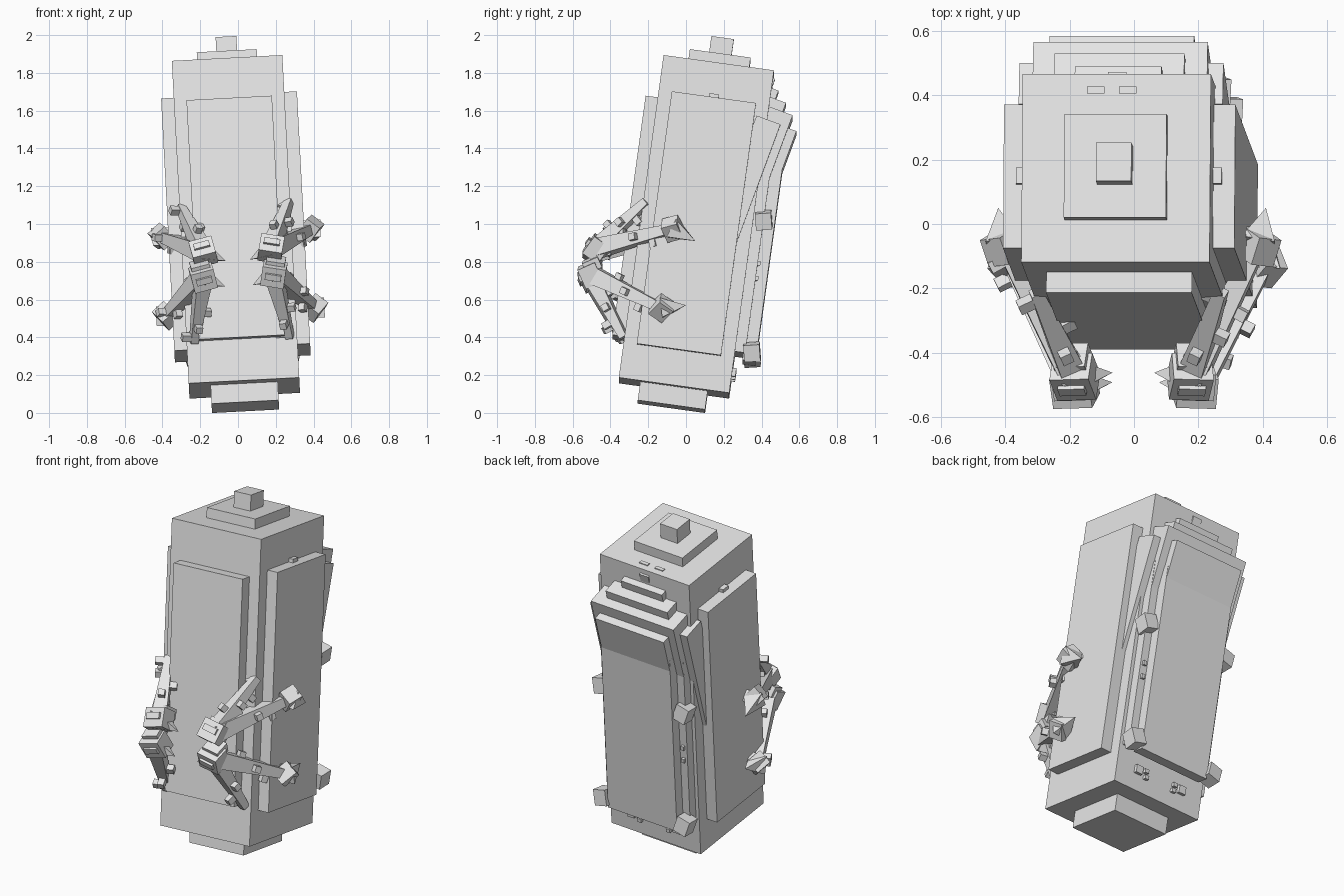
import bpy, bmesh
from math import radians
from mathutils import Matrix, Vector

old = bpy.data.objects.get("Cube")
if old:
    bpy.data.objects.remove(old, do_unlink=True)

grey = bpy.data.materials.new("light grey")
grey.use_nodes = True
grey.diffuse_color = (0.8, 0.8, 0.8, 1)
grey.node_tree.nodes["Principled BSDF"].inputs["Base Color"].default_value = (0.8, 0.8, 0.8, 1)


def frame(loc, pitch=0.0, roll=0.0):
    return (Matrix.Translation(loc) @ Matrix.Rotation(radians(roll), 4, 'Y')
            @ Matrix.Rotation(radians(pitch), 4, 'X'))


# Leaning frame of the whole body, and a steeper one for the rear pack
BASE = frame((-0.011, 0.055, 0.985), -7.9, -3)
INV = BASE.inverted()
PACK = BASE @ frame(INV @ Vector((-0.038, 0.5565, 1.49)), -12.4)


def add(name, bm, matrix):
    mesh = bpy.data.meshes.new(name)
    bm.to_mesh(mesh)
    bm.free()
    mesh.materials.append(grey)
    ob = bpy.data.objects.new(name, mesh)
    ob.matrix_world = matrix
    bpy.context.collection.objects.link(ob)
    return ob


def box(name, x, y, z, matrix=BASE):
    """Box between low and high limits on each axis of a frame."""
    bm = bmesh.new()
    bmesh.ops.create_cube(bm, size=1)
    for v in bm.verts:
        for i, (lo, hi) in enumerate((x, y, z)):
            v.co[i] = lo if v.co[i] < 0 else hi
    return add(name, bm, matrix)


def cube(name, loc, size, matrix=BASE):
    return box(name, *[(c - s / 2, c + s / 2) for c, s in zip(loc, size)], matrix)


def beam_frame(a, b):
    return Matrix.Translation(a) @ (b - a).to_track_quat('Z', 'Y').to_matrix().to_4x4()


def beam(name, a, b, start, end):
    """Square bar from a to b, tapering from width start to width end."""
    bm = bmesh.new()
    bmesh.ops.create_cube(bm, size=1)
    for v in bm.verts:
        w = start if v.co.z < 0 else end
        v.co = (v.co.x * w, v.co.y * w, 0 if v.co.z < 0 else (b - a).length)
    bmesh.ops.remove_doubles(bm, verts=bm.verts, dist=0.0001)
    return add(name, bm, BASE @ beam_frame(a, b))


def mid(w):
    return (-w / 2, w / 2)


# Main body with stepped ends
box("body", mid(0.586), mid(0.59), mid(1.726))
box("top_step", mid(0.318), mid(0.325), (0.86, 0.92))
box("top_knob", mid(0.11), mid(0.12), (0.91, 1.01))
box("bottom_step", mid(0.356), mid(0.36), (-0.962, -0.86))

# Raised panels
box("front_panel", mid(0.453), (-0.36, -0.29), mid(1.28))
for side, word in ((1, "left"), (-1, "right")):
    x = sorted((side * 0.29, side * 0.36))
    box(word + "_panel", x, mid(0.45), mid(1.35))
    cube(word + "_panel_stud", (side * 0.305, 0, 0.68), (0.03, 0.05, 0.03))
    cube(word + "_top_slot", (side * 0.05 - 0.015, 0.245, 0.864), (0.055, 0.022, 0.008))
box("back_panel_inner", mid(0.545), (0.29, 0.35), (-0.64, 0.45))
box("back_panel_outer", mid(0.453), (0.34, 0.41), (-0.677, 0.42))

# Rear pack, tilted away from the body
box("pack_body", mid(0.543), (-0.31, -0.017), (-0.7, 0.07), PACK)
box("pack_back_plate", mid(0.45), (-0.05, 0.03), (-0.6, 0.0), PACK)
box("pack_side_plate", mid(0.635), (-0.195, -0.06), (-0.7, 0.0), PACK)
box("pack_step", mid(0.405), (-0.26, -0.074), (0.06, 0.123), PACK)
box("pack_small_step", mid(0.27), (-0.23, -0.135), (0.11, 0.173), PACK)
box("pack_knob", mid(0.058), (-0.225, -0.175), (0.16, 0.23), PACK)

# Blocks and studs along the back
for side, word in ((1, "left"), (-1, "right")):
    for level, z, y in (("upper", 0.07, 0.35), ("lower", -0.63, 0.385)):
        cube("%s_%s_back_block" % (word, level), (0, 0, 0), (0.08, 0.085, 0.09),
             BASE @ frame((side * 0.265, y, z), 12, side * 15))
    cube(word + "_foot_plate", (side * 0.15, 0.3, -0.745), (0.045, 0.03, 0.045))
    for i in range(2):
        cube("%s_foot_stud_%d" % (word, i), (side * (0.1 - i * 0.005), 0.3, -0.735 - i * 0.035),
             (0.025, 0.03, 0.022))
        cube("%s_back_stud_%d" % (word, i), (side * 0.25, 0.352, -0.16 - i * 0.08),
             (0.02, 0.025, 0.025))

# Clasps: each has a head, a short finger on the front and a long one to the side
CLASPS = (
    ("upper", (0.175, -0.475, 0.87), 28, (0.27, -0.21, 1.12), (0.385, -0.07, 0.975), (0.41, 0.05, 0.91)),
    ("lower", (0.19, -0.505, 0.735), -32, (0.275, -0.33, 0.40), (0.405, -0.13, 0.555), (0.41, 0.0, 0.57)),
)
for side, word in ((1, "left"), (-1, "right")):
    def place(p):
        q = INV @ Vector(p)
        q.x *= side
        return q

    for level, head, pitch, short, long, tip in CLASPS:
        label = "%s_%s_" % (word, level)
        h = place(head)
        hm = BASE @ frame(h, -pitch, side * 12)
        cube(label + "head", (0, 0, 0), (0.125, 0.10, 0.11), hm)
        cube(label + "head_brow", (0, 0.03, 0.045), (0.10, 0.09, 0.06), hm)
        cube(label + "head_plate", (0, -0.054, 0.005), (0.085, 0.02, 0.035), hm)
        # Inward spur
        beam(label + "spur", h, h + Vector((-side * 0.115, 0.02, -0.05)), 0.09, 0.0)
        for kind, end, w0, w1, count in (("short_finger", place(short), 0.085, 0.04, 4),
                                         ("long_finger", place(long), 0.095, 0.05, 4)):
            beam(label + kind, h, end, w0, w1)
            fm = BASE @ beam_frame(h, end)
            length = (end - h).length
            for i in range(count):
                t = length * (0.35 + 0.19 * i)
                turn = Matrix.Rotation(radians(90 * i), 4, 'Z')
                cube("%s%s_knuckle_%d" % (label, kind, i), (0, 0.045, t),
                     (0.036, 0.05, 0.036), fm @ turn)
        # Side grip with a pointed tip
        grip = place(long)
        cube(label + "grip", (0, 0, 0), (0.085, 0.09, 0.10), BASE @ frame(grip, pitch, side * 40))
        beam(label + "grip_tip", grip, place(tip), 0.105, 0.0)
